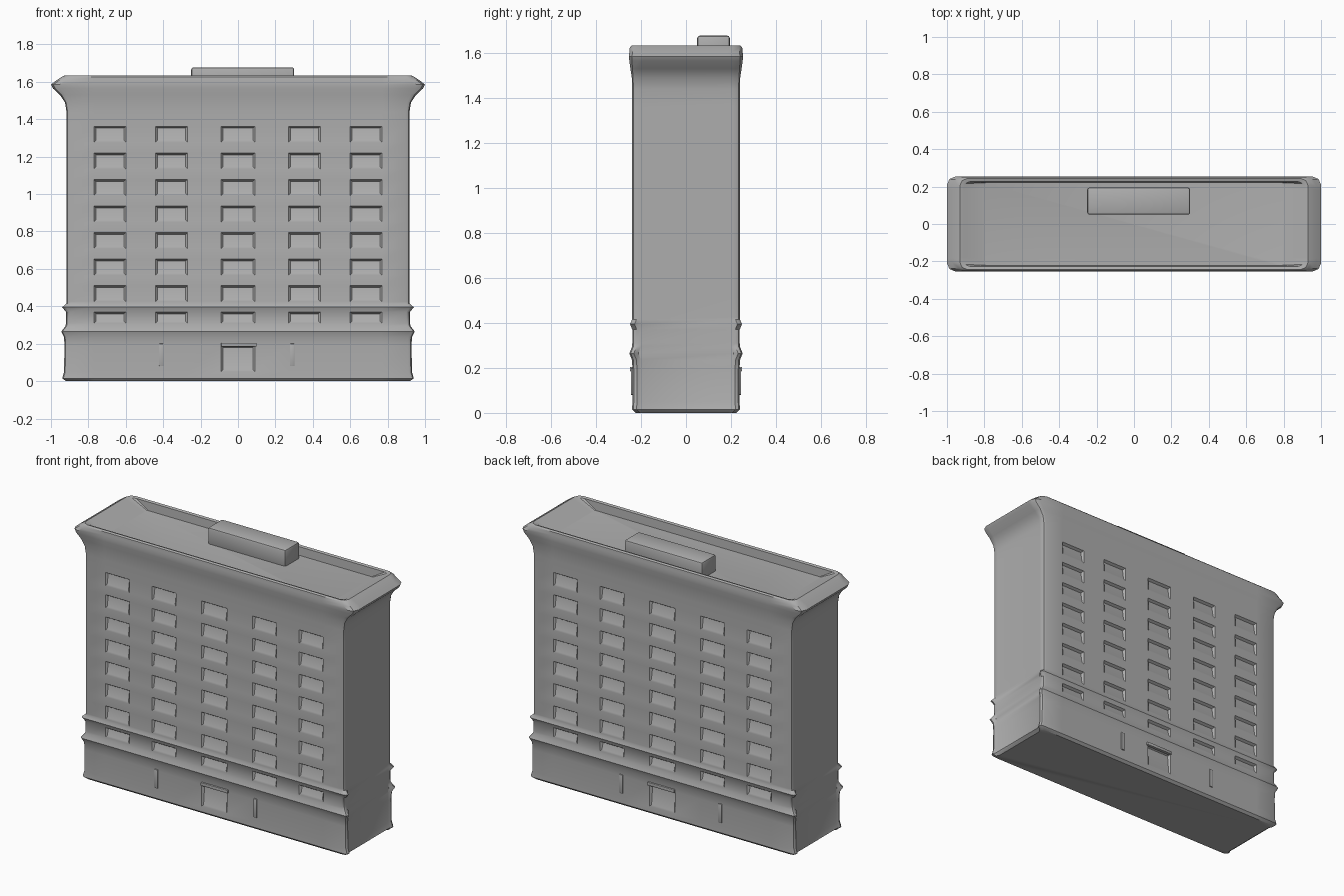
import bpy, bmesh, math

if "Cube" in bpy.data.objects:
    bpy.data.objects.remove(bpy.data.objects["Cube"])

grey = bpy.data.materials.new("stone grey")
grey.diffuse_color = (0.42, 0.42, 0.42, 1)
grey.use_nodes = True
grey.node_tree.nodes["Principled BSDF"].inputs["Base Color"].default_value = grey.diffuse_color

COLS = [(-0.77, -0.60), (-0.44, -0.27), (-0.09, 0.09), (0.27, 0.44), (0.60, 0.77)]
ROWS = [(0.31, 0.37)] + [(0.425 + 0.142 * i, 0.51 + 0.142 * i) for i in range(7)]
DOOR = (0.05, 0.19)
XS = [x for c in COLS for x in c]


def finish(bm, name, smooth=True):
    bmesh.ops.recalc_face_normals(bm, faces=bm.faces)
    me = bpy.data.meshes.new(name)
    bm.to_mesh(me)
    bm.free()
    me.materials.append(grey)
    ob = bpy.data.objects.new(name, me)
    bpy.context.collection.objects.link(ob)
    if smooth:
        bpy.ops.object.select_all(action='DESELECT')
        ob.select_set(True)
        bpy.context.view_layer.objects.active = ob
        bpy.ops.object.shade_smooth_by_angle(angle=math.radians(35))
    return ob


def box(name, x0, x1, y0, y1, z0, z1, bevel=0.0):
    bm = bmesh.new()
    bmesh.ops.create_cube(bm, size=1)
    for v in bm.verts:
        v.co = ((x0 + x1) / 2 + v.co.x * (x1 - x0),
                (y0 + y1) / 2 + v.co.y * (y1 - y0),
                (z0 + z1) / 2 + v.co.z * (z1 - z0))
    if bevel:
        bmesh.ops.bevel(bm, geom=bm.edges[:], offset=bevel, segments=2,
                        profile=0.5, affect='EDGES')
    return finish(bm, name)


def contour(hx, hy, r, sx):
    """Rounded rectangle; sx is the half width of the plain end wall."""
    k = 0.3 * r
    half = [(-hx + r, -hy)] + [(x, -hy) for x in XS] + [(hx - r, -hy)]
    half += [(hx - k, -hy + k), (hx, -hy + r), (sx, -hy + r + 0.02)]
    half += [(sx, hy - r - 0.02), (hx, hy - r), (hx - k, hy - k)]
    back = [(hx - r, hy)] + [(x, hy) for x in reversed(XS)] + [(-hx + r, hy)]
    left = [(-x, y) for x, y in reversed(half[-6:])]
    return half + back + left


# Wall levels: height, half width, half depth, corner radius, end wall half width
levels = [(0.0, 0.92, 0.225, 0.02, 0.91), (0.015, 0.94, 0.24, 0.02, 0.93),
          (DOOR[0], 0.93, 0.238, 0.02, 0.922), (DOOR[1], 0.928, 0.238, 0.02, 0.92),
          (0.235, 0.93, 0.24, 0.02, 0.918), (0.265, 0.945, 0.252, 0.02, 0.918),
          (0.295, 0.922, 0.24, 0.02, 0.918),
          (0.31, 0.92, 0.239, 0.02, 0.918), (0.37, 0.92, 0.239, 0.02, 0.916),
          (0.395, 0.94, 0.249, 0.02, 0.916), (0.415, 0.918, 0.24, 0.02, 0.916)]
for a, b in ROWS[1:]:
    levels += [(z, 0.917, 0.24, 0.02, 0.916) for z in (a, b)]
# Flared cornice, parapet rim and sunken roof
levels += [(1.44, 0.917, 0.24, 0.02, 0.916), (1.49, 0.925, 0.241, 0.02, 0.925),
           (1.53, 0.952, 0.247, 0.03, 0.952), (1.565, 0.99, 0.252, 0.04, 0.99),
           (1.585, 1.0, 0.254, 0.045, 1.0), (1.605, 0.975, 0.252, 0.05, 0.975),
           (1.625, 0.945, 0.25, 0.04, 0.945), (1.633, 0.93, 0.242, 0.035, 0.93),
           (1.628, 0.91, 0.226, 0.03, 0.91), (1.575, 0.80, 0.222, 0.01, 0.80)]

bm = bmesh.new()
rings = [[bm.verts.new((x, y, z)) for x, y in contour(hx, hy, r, sx)]
         for z, hx, hy, r, sx in levels]
n = len(rings[0])
for lo, hi in zip(rings, rings[1:]):
    for i in range(n):
        j = (i + 1) % n
        bm.faces.new((lo[i], lo[j], hi[j], hi[i]))
bm.faces.new(rings[0][::-1])
bm.faces.new(rings[-1])
bmesh.ops.recalc_face_normals(bm, faces=bm.faces)


# Sunken windows and doorways on front and back
def is_opening(f):
    c = f.calc_center_median()
    if abs(f.normal.y) < 0.9 or abs(c.y) < 0.23:
        return False
    col = [i for i, (a, b) in enumerate(COLS) if a < c.x < b]
    if not col:
        return False
    return (any(a < c.z < b for a, b in ROWS)
            or (col[0] == 2 and DOOR[0] < c.z < DOOR[1]))


for f in [f for f in bm.faces if is_opening(f)]:
    bmesh.ops.inset_individual(bm, faces=[f], thickness=0.014)
    mid = f.calc_center_median()
    for v in f.verts:
        depth = 0.016 if v.co.z > mid.z else 0.005
        v.co.y -= math.copysign(depth, mid.y)
finish(bm, "building_walls")

# Rooftop plant room
box("roof_hut", -0.25, 0.30, 0.05, 0.195, 1.56, 1.678, 0.012)

for s, side in ((-1, "front"), (1, "back")):
    def strip(name, x0, x1, z0, z1, out):
        a, b = sorted((s * 0.23, s * out))
        box(side + "_" + name, x0, x1, a, b, z0, z1, 0.003)
    # Door canopy and entrance pilasters
    strip("door_canopy", -0.09, 0.10, 0.185, 0.205, 0.25)
    for i, x in enumerate((-0.41, 0.29)):
        strip(f"pilaster_{i}", x - 0.012, x + 0.012, 0.08, 0.20, 0.245)

# Brackets under the cornice at both ends
for s, side in ((-1, "left"), (1, "right")):
    for i in range(7):
        y = -0.18 + 0.06 * i
        bm = bmesh.new()
        prof = [(0.90, 1.50), (0.928, 1.51), (0.975, 1.56), (0.90, 1.56)]
        a = [bm.verts.new((s * x, y - 0.013, z)) for x, z in prof]
        b = [bm.verts.new((s * x, y + 0.013, z)) for x, z in prof]
        bm.faces.new(a)
        bm.faces.new(b)
        for k in range(4):
            m = (k + 1) % 4
            bm.faces.new((a[k], a[m], b[m], b[k]))
        finish(bm, f"{side}_bracket_{i}", False)
